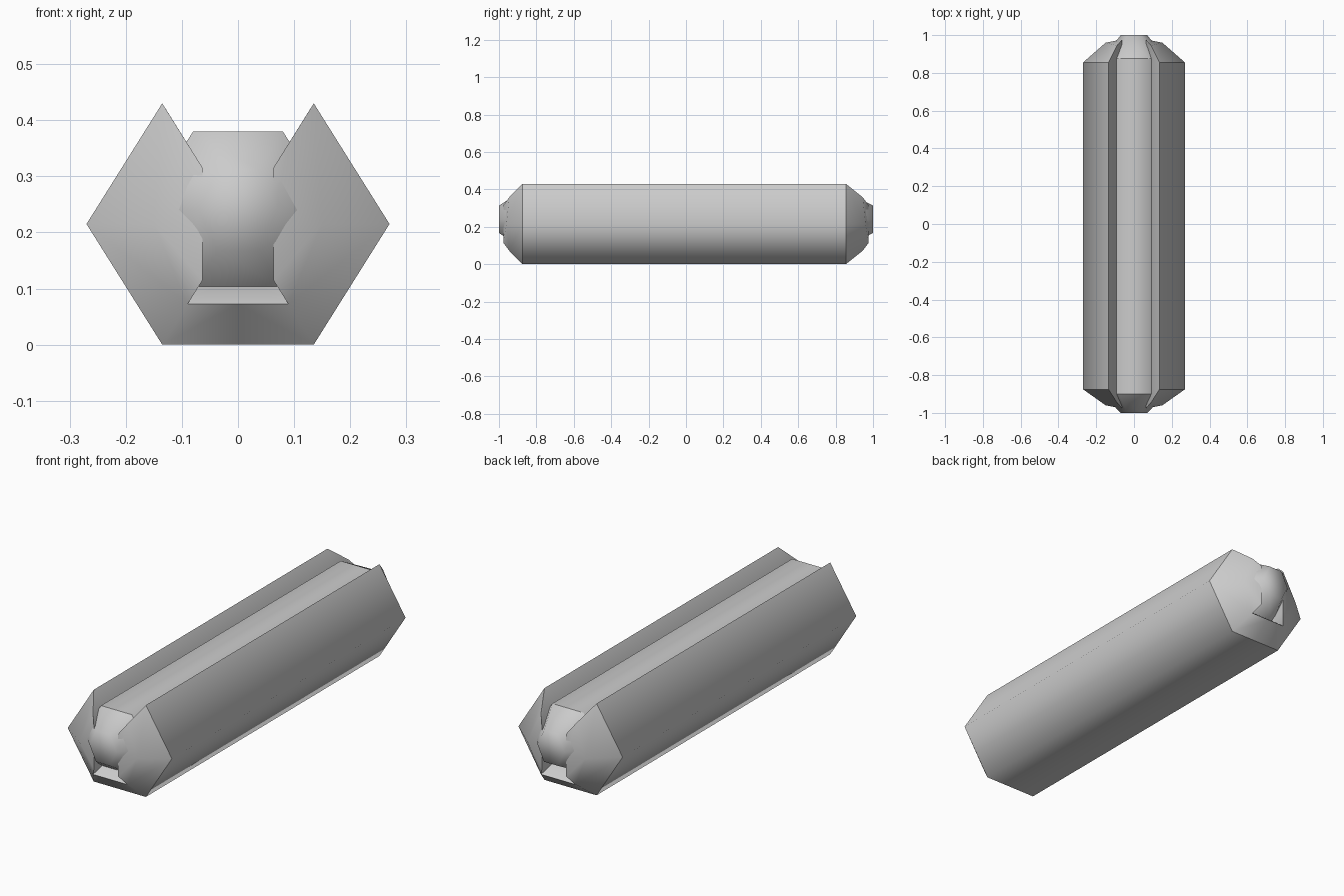
import bpy, bmesh, math

cube = bpy.data.objects.get("Cube")
if cube:
    bpy.data.objects.remove(cube, do_unlink=True)

# Single grey finish
grey = bpy.data.materials.new("plain_grey")
grey.use_nodes = True
colour = (0.6, 0.6, 0.6, 1)
grey.diffuse_color = colour
grey.node_tree.nodes["Principled BSDF"].inputs["Base Color"].default_value = colour


def finish(name, bm, creases):
    """Smooth shade, keeping end rings and steep corners sharp."""
    bmesh.ops.recalc_face_normals(bm, faces=bm.faces)
    for face in bm.faces:
        face.smooth = True
    for edge in bm.edges:
        on_ring = any(all(abs(v.co.y - y) < 1e-4 for v in edge.verts) for y in creases)
        steep = edge.calc_face_angle(0) > math.radians(66)
        edge.smooth = not (on_ring or steep)
    mesh = bpy.data.meshes.new(name)
    bm.to_mesh(mesh)
    bm.free()
    mesh.materials.append(grey)
    bpy.context.collection.objects.link(bpy.data.objects.new(name, mesh))


def shell_end(bm, sign, shoulder):
    """Half of one tapered shell end, with its slot lip and sloping sill."""
    points = {
        "top0": (0.135, shoulder, 0.43), "side0": (0.27, shoulder, 0.215),
        "low0": (0.135, shoulder, 0), "mid0": (0, shoulder, 0),
        "top1": (0.09, 0.945, 0.358), "side1": (0.15, 0.96, 0.215),
        "low1": (0.09, 0.945, 0.072), "mid1": (0, 0.945, 0.072),
        "top2": (0.063, 0.977, 0.315), "side2": (0.063, 0.977, 0.215),
        "low2": (0.063, 0.977, 0.115), "sill": (0.063, 0.89, 0.115),
        "sill_mid": (0, 0.89, 0.115), "inner": (0.063, 0.84, 0.315),
    }
    v = {k: bm.verts.new((x, sign * y, z)) for k, (x, y, z) in points.items()}
    for names in ("top0 side0 side1 top1", "side0 low0 low1 side1",
                  "low0 mid0 mid1 low1", "top1 side1 side2 top2",
                  "side1 low1 low2 side2", "low1 mid1 sill_mid sill",
                  "low1 low2 sill", "top0 top1 top2 inner",
                  "top2 side2 low2 sill inner"):
        bm.faces.new([v[n] for n in names.split()])
    return v


# Six-sided shell, open along the top
bm = bmesh.new()
front = shell_end(bm, -1, 0.875)
back = shell_end(bm, 1, 0.855)
section = "mid0 low0 side0 top0 inner sill sill_mid".split()
for a, b in zip(section, section[1:]):
    bm.faces.new((front[a], front[b], back[b], back[a]))
bmesh.ops.mirror(bm, geom=bm.verts[:] + bm.edges[:] + bm.faces[:],
                 axis="X", merge_dist=0.0001)
finish("outer_shell", bm, (-0.875, 0.855))

# Six-sided inner bar with a tapered nose at each end
bm = bmesh.new()
rings = []
for y, wide, flat, tall in ((-1, 0.07, 0.036, 0.073), (-0.9, 0.168, 0.08, 0.14),
                            (0.875, 0.168, 0.08, 0.14), (1, 0.07, 0.036, 0.073)):
    outline = ((wide, 0), (flat, tall), (-flat, tall),
               (-wide, 0), (-flat, -tall), (flat, -tall))
    rings.append([bm.verts.new((x, y, 0.24 + z)) for x, z in outline])
for a, b in zip(rings, rings[1:]):
    for i in range(6):
        j = (i + 1) % 6
        bm.faces.new((a[i], a[j], b[j], b[i]))
bm.faces.new(rings[0])
bm.faces.new(rings[-1])
finish("inner_bar", bm, (-0.9, 0.875))
